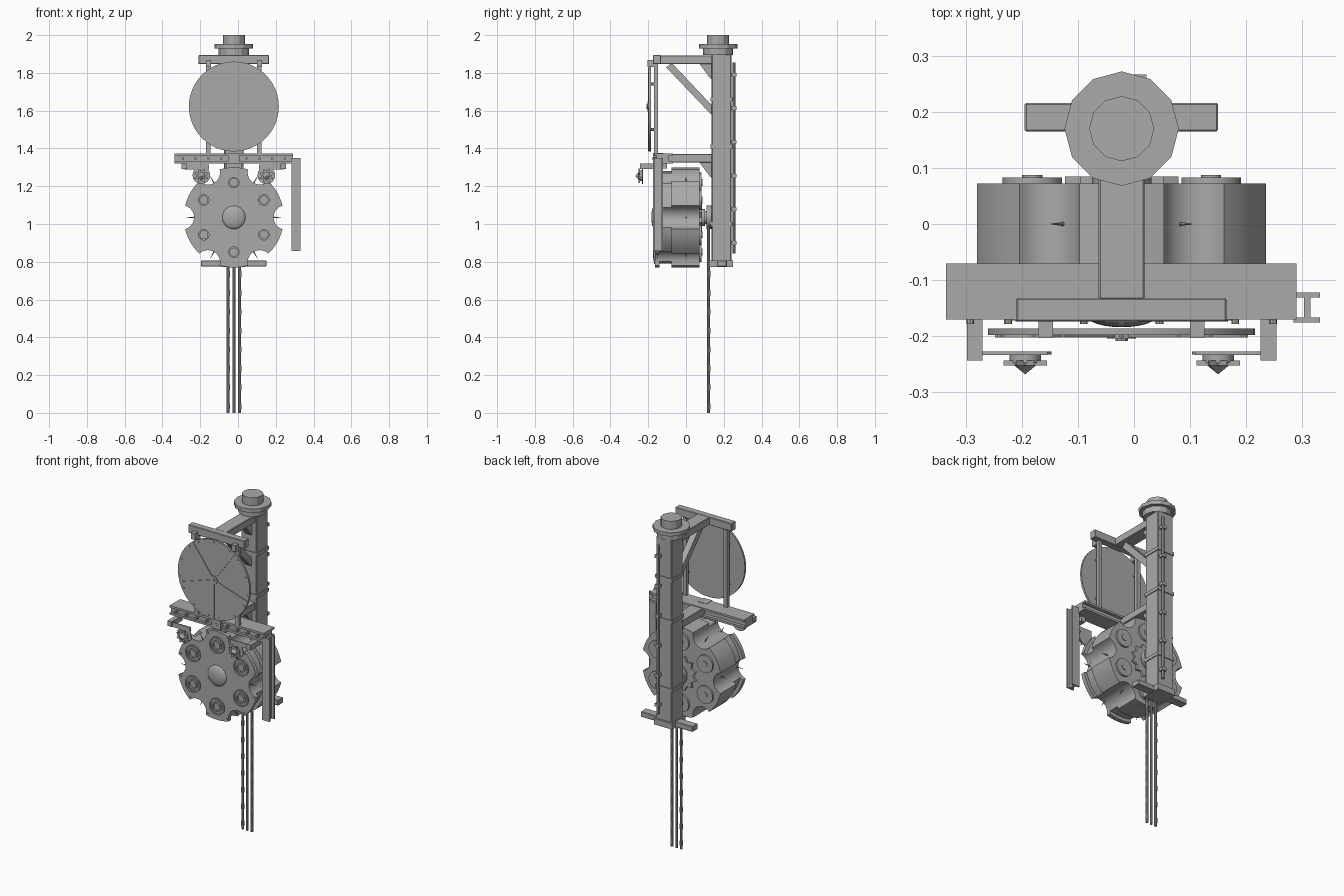
import bpy, bmesh, math
from mathutils import Vector, Matrix

if "Cube" in bpy.data.objects:
    bpy.data.objects.remove(bpy.data.objects["Cube"])

C = -0.022          # centre line of the assembly in x
DZ = 1.035          # drum axis height
SZ = 1.622          # shield disc centre height
steel = bpy.data.materials.new("grey steel")
steel.diffuse_color = (0.4, 0.4, 0.395, 1)
steel.use_nodes = True
steel.node_tree.nodes["Principled BSDF"].inputs["Base Color"].default_value = steel.diffuse_color


def finish(name, bm, smooth=False):
    bmesh.ops.recalc_face_normals(bm, faces=bm.faces)
    me = bpy.data.meshes.new(name)
    bm.to_mesh(me)
    bm.free()
    me.materials.append(steel)
    ob = bpy.data.objects.new(name, me)
    bpy.context.collection.objects.link(ob)
    if smooth:
        bpy.ops.object.select_all(action='DESELECT')
        ob.select_set(True)
        bpy.context.view_layer.objects.active = ob
        bpy.ops.object.shade_smooth_by_angle(angle=math.radians(35))
    return ob


def box(name, x, y, z, bevel=0.0):
    """Box from (min, max) pairs."""
    bm = bmesh.new()
    bmesh.ops.create_cube(bm, size=1)
    for v in bm.verts:
        v.co = [p[0] + (c + 0.5) * (p[1] - p[0]) for c, p in zip(v.co, (x, y, z))]
    if bevel:
        bmesh.ops.bevel(bm, geom=bm.edges[:], offset=bevel, segments=1, affect='EDGES')
    return finish(name, bm)


def rod(name, a, b, r, n=12, r2=None, smooth=True):
    """Cylinder or cone from a to b."""
    a, b = Vector(a), Vector(b)
    bm = bmesh.new()
    m = Matrix.Translation((a + b) / 2) @ (b - a).to_track_quat('Z', 'Y').to_matrix().to_4x4()
    bmesh.ops.create_cone(bm, cap_ends=True, segments=n, radius1=r, radius2=r if r2 is None else r2,
                          depth=(b - a).length, matrix=m)
    return finish(name, bm, smooth)


def prism(name, pts, lo, hi, axis='y', smooth=False):
    """Extrude an outline: xz outline along y, or yz outline along x, or xy along z."""
    put = {'y': lambda p, t: (p[0], t, p[1]), 'x': lambda p, t: (t, p[0], p[1]),
           'z': lambda p, t: (p[0], p[1], t)}[axis]
    bm = bmesh.new()
    a = [bm.verts.new(put(p, lo)) for p in pts]
    b = [bm.verts.new(put(p, hi)) for p in pts]
    bm.faces.new(a)
    bm.faces.new(b)
    for i in range(len(pts)):
        j = (i + 1) % len(pts)
        bm.faces.new((a[i], a[j], b[j], b[i]))
    return finish(name, bm, smooth)


def polar(cx, cz, r, deg):
    t = math.radians(deg)
    return cx + r * math.cos(t), cz + r * math.sin(t)


def star(cx, cz, n, r1, r2):
    return [polar(cx, cz, r1 if i % 2 else r2, i * 180 / n + 90) for i in range(2 * n)]


def ring(name, x, z, y0, y1, r_out, r_in, n=24):
    """Flat ring facing y."""
    bm = bmesh.new()
    loops = [[bm.verts.new((x + r * math.cos(i * math.tau / n), y, z + r * math.sin(i * math.tau / n)))
              for i in range(n)] for r, y in ((r_out, y0), (r_out, y1), (r_in, y1), (r_in, y0))]
    for k in range(4):
        p, q = loops[k], loops[(k + 1) % 4]
        for i in range(n):
            j = (i + 1) % n
            bm.faces.new((p[i], p[j], q[j], q[i]))
    return finish(name, bm, True)


# Post, with bands, foot and crossbar
box("post", (C - .052, C + .052), (.135, .24), (.79, 1.9), .004)
box("post_foot", (C - .06, C + .06), (.122, .25), (.772, .808))
box("foot_crossbar", (-.195, .15), (.165, .216), (.774, .806), .003)
for z in (1.0, 1.41, 1.66):
    box("post_band", (C - .057, C + .057), (.13, .245), (z - .01, z + .01))

# Cap on the post
for z0, z1, r in ((1.895, 1.93, .08), (1.93, 1.952, .102), (1.95, 2.0, .058)):
    rod("post_cap", (C, .17, z0), (C, .17, z1), r, 12, smooth=False)

# Conduit on the back of the post
rod("conduit", (.008, .254, .845), (.008, .254, 1.855), .009, 8)
for i in range(6):
    z = .9 + i * .178
    box("conduit_clip", (-.006, .022), (.238, .267), (z - .009, z + .009))

# Hanging rods, the outer two with collars
for k in (-1, 0, 1):
    x = C + k * .0305
    rod("hanging_rod", (x, .12, 0), (x, .12, 1.0), .0075, 8)
    if k:
        for i in range(8):
            rod("rod_collar", (x, .12, .02 + i * .1), (x, .12, .05 + i * .1), .009, 8)

# Upper arm, crossbar, brace and gussets
box("upper_arm", (C - .041, C + .041), (-.135, .14), (1.848, 1.893), .003)
box("upper_crossbar", (-.21, .165), (-.174, -.132), (1.846, 1.894), .003)
box("lower_arm", (C - .041, C + .041), (-.1, .14), (1.326, 1.37), .003)
prism("diagonal_brace", [(-.105, 1.83), (-.075, 1.852), (.14, 1.625), (.14, 1.58), (.125, 1.588)],
      C - .018, C + .018, 'x')
for z in (1.85, 1.328):
    prism("gusset", [(.07, z), (.138, z), (.138, z - .085), (.125, z - .075)], C - .02, C + .02, 'x')

# Shield disc with ribs, rivets and hangers
rod("shield_disc", (C, -.186, SZ), (C, -.198, SZ), .238, 48)
rod("shield_hub", (C, -.198, SZ), (C, -.204, SZ), .026, 16)
rod("shield_hub_cap", (C, -.203, SZ), (C, -.209, SZ), .012, 10)
for k in range(5):
    a = 54 + 72 * k
    n = polar(0, 0, .0035, a + 90)
    p, q = polar(C, SZ, .02, a), polar(C, SZ, .236, a)
    prism("shield_rib", [(p[0] + n[0], p[1] + n[1]), (q[0] + n[0], q[1] + n[1]),
                         (q[0] - n[0], q[1] - n[1]), (p[0] - n[0], p[1] - n[1])], -.202, -.197)
    for da in (9, 36, 63):
        x, z = polar(C, SZ, .224, a + da)
        rod("shield_rivet", (x, -.197, z), (x, -.202, z), .005, 6)
for s in (-1, 1):
    x = C + s * .135
    box("shield_hanger", (x - .012, x + .012), (-.17, -.148), (1.36, 1.86))
    box("hanger_clip", (x - .013, x + .013), (-.203, -.17), (1.83, 1.868))
    for z in (1.5, 1.74):
        rod("hanger_bolt", (x, -.148, z), (x, -.188, z), .008, 8)

# Horizontal beam: two flanges and a web, with bolts
for z in (1.32, 1.362):
    box("beam_flange", (-.335, .29), (-.17, -.07), (z, z + .012))
box("beam_web", (-.335, .29), (-.155, -.09), (1.33, 1.364))
for i in range(9):
    x = C + (i - 4) * .0675
    rod("beam_bolt", (x, -.15, 1.347), (x, -.178, 1.347), .007, 8)
box("beam_clamp", (C - .03, C + .03), (-.176, -.12), (1.318, 1.376))
box("drum_hanger", (C - .042, C + .042), (-.15, -.1), (1.295, 1.322))

# Side rail hanging from the beam end
box("rail_web", (.303, .315), (-.17, -.125), (.856, 1.35))
for y in (-.176, -.131):
    box("rail_flange", (.284, .332), (y, y + .009), (.856, 1.35))

# Rosettes on brackets below the beam
for s in (-1, 1):
    x = C + s * .172
    ax = C + s * .262
    box("rosette_arm", (ax - .014, ax + .014), (-.243, -.14), (1.29, 1.321))
    box("rosette_strip", (min(ax, ax - s * .13), max(ax, ax - s * .13)), (-.234, -.227), (1.288, 1.315))
    rod("rosette_plate", (x, -.227, 1.258), (x, -.233, 1.258), .047, 16)
    rod("rosette_core", (x, -.232, 1.255), (x, -.248, 1.255), .028, 12)
    prism("rosette_petals", star(x, 1.255, 8, .042, .024), -.252, -.243)
    rod("rosette_point", (x, -.25, 1.255), (x, -.268, 1.255), .022, 8, 0, False)


# Fluted drum outline: six lobes with six round flutes between them
def fluted(R, d=.274, rs=.064):
    phi = math.acos((R * R + d * d - rs * rs) / (2 * R * d))
    a = math.atan2(R * math.sin(phi), R * math.cos(phi) - d)
    pts = []
    for k in range(6):
        base = k * math.pi / 3
        for i in range(11):
            t = math.tau - a + (2 * a - math.tau) * i / 10
            u, v = d + rs * math.cos(t), rs * math.sin(t)
            pts.append((C + u * math.cos(base) - v * math.sin(base),
                        DZ + u * math.sin(base) + v * math.cos(base)))
        for i in range(1, 6):
            t = base + phi + (math.pi / 3 - 2 * phi) * i / 6
            pts.append((C + R * math.cos(t), DZ + R * math.sin(t)))
    return pts


prism("drum_body", fluted(.265), -.078, .072, smooth=True)
prism("drum_neck", fluted(.245), -.142, -.076, smooth=True)
prism("drum_front_plate", fluted(.265), -.165, -.14, smooth=True)

# Chambers front and back, rivets and side pins
for k in range(6):
    x, z = polar(C, DZ, .184, 30 + 60 * k)
    ring("chamber_rim", x, z, -.163, -.172, .05, .042)
    ring("chamber_ring", x, z, -.163, -.174, .03, .021)
    rod("chamber_back", (x, .07, z), (x, .083, z), .053, 20)
    rod("chamber_primer", (x, .082, z), (x, .087, z), .018, 12)
    for da in (-17, 17):
        px, pz = polar(C, DZ, .25, 30 + 60 * k + da * .85)
        rod("plate_rivet", (px, -.164, pz), (px, -.17, pz), .005, 6)
    p, q = polar(C, DZ, .205, 60 * k), polar(C, DZ, .25, 60 * k)
    for y in (-.15, 0):
        rod("flute_pin", (p[0], y, p[1]), (q[0], y, q[1]), .004, 6, .001)

# Front dome, rear ratchet and axle
bm = bmesh.new()
bmesh.ops.create_uvsphere(bm, u_segments=24, v_segments=12, radius=1,
                          matrix=Matrix.Translation((C, -.164, DZ)) @ Matrix.Diagonal((.062, .02, .062, 1)))
finish("drum_dome", bm, True)
prism("ratchet", star(C, DZ, 12, .105, .082), .07, .085)
rod("ratchet_collar", (C, .08, DZ), (C, .1, DZ), .045, 20)
rod("axle", (C, .085, DZ), (C, .138, DZ), .035, 20)
rod("axle_flange", (C, .108, DZ), (C, .136, DZ), .062, 20)
